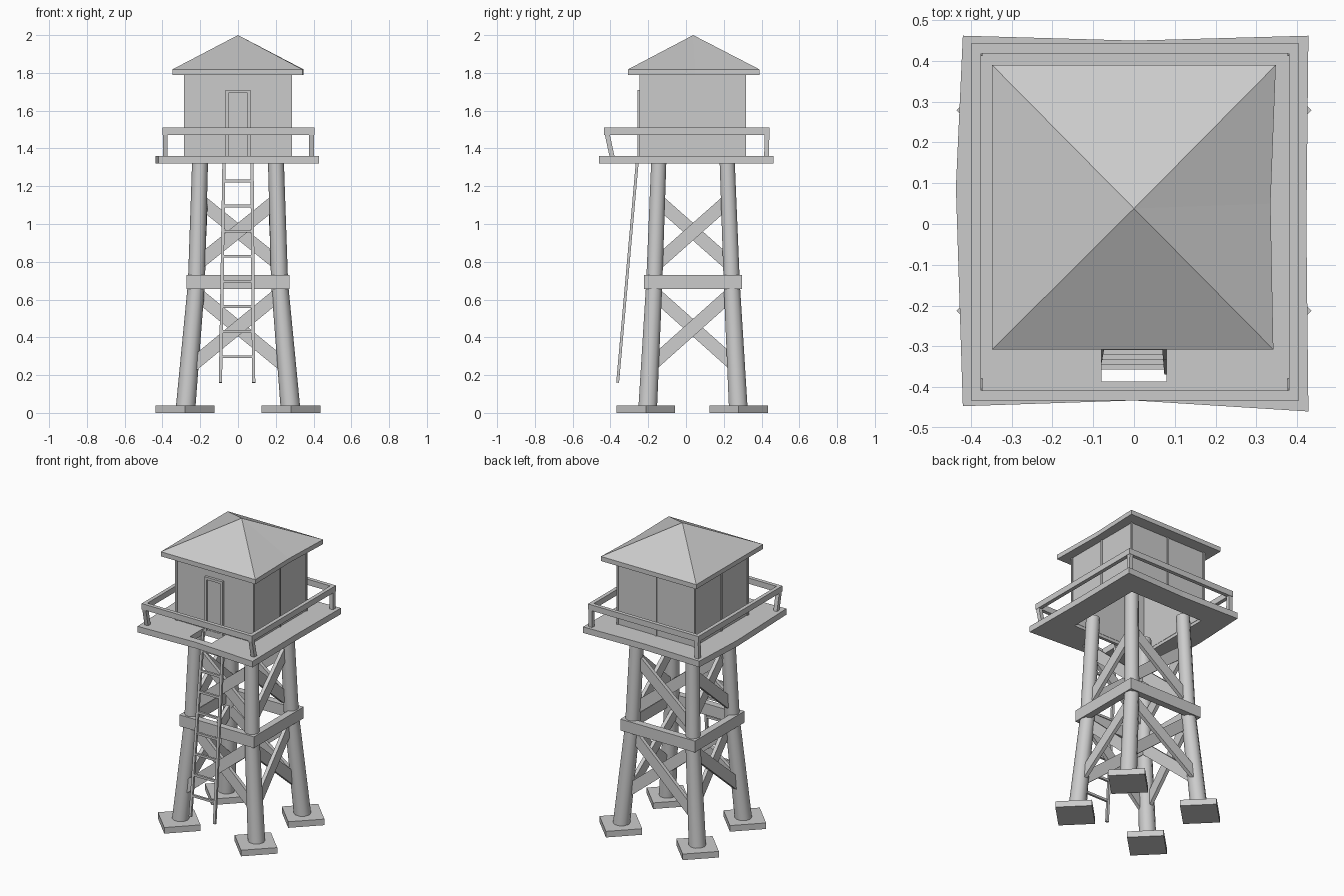
import bpy, bmesh
from math import pi
from mathutils import Vector, Matrix

if "Cube" in bpy.data.objects:
    bpy.data.objects.remove(bpy.data.objects["Cube"])

CY = 0.037  # tower centre in y


def finish(name, bm, smooth=False):
    bmesh.ops.recalc_face_normals(bm, faces=bm.faces)
    me = bpy.data.meshes.new(name)
    bm.to_mesh(me)
    bm.free()
    ob = bpy.data.objects.new(name, me)
    bpy.context.scene.collection.objects.link(ob)
    if smooth:
        bpy.ops.object.select_all(action='DESELECT')
        ob.select_set(True)
        bpy.context.view_layer.objects.active = ob
        bpy.ops.object.shade_smooth_by_angle(angle=0.9)
    return ob


def box(name, x0, x1, y0, y1, z0, z1, turn=0):
    bm = bmesh.new()
    m = Matrix.Translation(((x0 + x1) / 2, (y0 + y1) / 2, (z0 + z1) / 2))
    m = m @ Matrix.Rotation(turn, 4, 'Z') @ Matrix.Diagonal((x1 - x0, y1 - y0, z1 - z0, 1))
    bmesh.ops.create_cube(bm, size=1, matrix=m)
    return finish(name, bm)


def beam(name, a, b, out, width, depth):
    """Rectangular bar from a to b; depth is measured along 'out'."""
    a, b, out = Vector(a), Vector(b), Vector(out)
    d = (b - a).normalized()
    w = d.cross(out).normalized()
    n = w.cross(d)
    m = Matrix((d * (b - a).length, w * width, n * depth)).transposed().to_4x4()
    m.translation = (a + b) / 2
    bm = bmesh.new()
    bmesh.ops.create_cube(bm, size=1, matrix=m)
    return finish(name, bm)


def loft(name, rings, smooth=False):
    """Closed skin through rings of equal point count."""
    bm = bmesh.new()
    vs = [[bm.verts.new(p) for p in r] for r in rings]
    n = len(vs[0])
    for r, s in zip(vs, vs[1:]):
        for i in range(n):
            bm.faces.new((r[i], r[(i + 1) % n], s[(i + 1) % n], s[i]))
    bm.faces.new(vs[0][::-1])
    bm.faces.new(vs[-1])
    return finish(name, bm, smooth)


def rod(name, pts, radii, sides=10):
    unit = [Matrix.Rotation(2 * pi * i / sides, 3, 'Z') @ Vector((1, 0, 0)) for i in range(sides)]
    return loft(name, [[Vector(p) + u * r for u in unit] for p, r in zip(pts, radii)], True)


def frame(name, x0, x1, y0, y1, t, z0, z1):
    """Rectangular ring of bars of thickness t."""
    def rect(o, z):
        return [(x0 + o, y0 + o, z), (x1 - o, y0 + o, z), (x1 - o, y1 - o, z), (x0 + o, y1 - o, z)]
    bm = bmesh.new()
    vs = [[bm.verts.new(p) for p in rect(o, z)] for o, z in ((0, z0), (0, z1), (t, z1), (t, z0))]
    for k in range(4):
        r, s = vs[k], vs[(k + 1) % 4]
        for i in range(4):
            bm.faces.new((r[i], r[(i + 1) % 4], s[(i + 1) % 4], s[i]))
    return finish(name, bm)


# legs, kinked at the belt, each on a square footing turned to the diagonal
for sx in (-1, 1):
    for sy in (-1, 1):
        tag = ("left" if sx < 0 else "right") + ("_front" if sy < 0 else "_back")
        rod("leg_" + tag,
            [(sx * 0.278, CY + sy * 0.24, 0.02), (sx * 0.22, CY + sy * 0.205, 0.69),
             (sx * 0.20, CY + sy * 0.18, 1.36)], [0.052, 0.045, 0.042])
        fx, fy = sx * 0.28, CY - 0.004 + sy * 0.246
        box("footing_" + tag, fx - 0.11, fx + 0.11, fy - 0.11, fy + 0.11, 0, 0.04, pi / 4)

# belt around the legs at mid height
frame("belt", -0.272, 0.272, -0.222, 0.296, 0.045, 0.655, 0.73)

# crossed braces on the four sides
for z0, z1, r0, r1 in ((0.25, 0.62, 0.245, 0.205), (0.80, 1.11, 0.20, 0.185)):
    for s in (-1, 1):
        for k in (-1, 1):
            off = 0.012 * k
            beam("brace_x", (-k * r0, CY + s * (r0 - 0.012 + off), z0),
                 (k * r1, CY + s * (r1 - 0.012 + off), z1), (0, s, 0), 0.07, 0.024)
            beam("brace_y", (s * (r0 + off), CY - k * (r0 - 0.02), z0),
                 (s * (r1 + off), CY + k * (r1 - 0.015), z1), (s, 0, 0), 0.07, 0.024)

# platform, slightly uneven outline, open under the cabin and at the ladder hatch
outline = [(-0.42, -0.447), (0, -0.433), (0.428, -0.46), (0.423, 0), (0.428, 0.462),
           (0, 0.45), (-0.42, 0.462), (-0.437, 0.09)]
deck = loft("platform", [[(x, y, z) for x, y in outline] for z in (1.32, 1.36)])
for cutter in (box("hatch_cutter", -0.08, 0.08, -0.387, -0.25, 1.2, 1.5),
               box("cabin_cutter", -0.27, 0.27, -0.23, 0.302, 1.2, 1.5)):
    cutter.hide_render = True
    cutter.hide_viewport = True
    mod = deck.modifiers.new("opening", 'BOOLEAN')
    mod.operation = 'DIFFERENCE'
    mod.solver = 'EXACT'
    mod.object = cutter

# railing and its corner posts
frame("railing", -0.4, 0.405, -0.433, 0.443, 0.025, 1.472, 1.51)
for x in (-0.385, 0.39):
    for yb, yt in ((-0.39, -0.418), (0.427, 0.428)):
        beam("railing_post", (x, yb, 1.35), (x, yt, 1.48), (0, 1, 0), 0.026, 0.026)

# hollow cabin with battens at corners and wall centres
frame("cabin", -0.28, 0.28, -0.24, 0.312, 0.012, 1.34, 1.80)
for x in (-0.28, 0, 0.28):
    for y in (-0.24, 0.036, 0.312):
        if (x, y) not in ((0, 0.036), (0, -0.24)):
            box("batten", x - 0.006, x + 0.006, y - 0.006, y + 0.006, 1.35, 1.80)

# door and door frame
box("door", -0.055, 0.055, -0.247, -0.235, 1.355, 1.70)
for x in (-0.058, 0.058):
    box("door_jamb", x - 0.008, x + 0.008, -0.256, -0.235, 1.355, 1.71)
box("door_lintel", -0.066, 0.066, -0.257, -0.235, 1.693, 1.71)

# hipped roof with a thin eave slab
eave = [(-0.348, -0.308), (0.342, -0.308), (0.335, 0.05), (0.348, 0.39), (-0.348, 0.39), (-0.348, 0.04)]
bm = bmesh.new()
low = [bm.verts.new((x, y, 1.788)) for x, y in eave]
top = [bm.verts.new((x, y, 1.818)) for x, y in eave]
peak = bm.verts.new((0, 0.038, 2.0))
bm.faces.new(low)
for i in range(6):
    j = (i + 1) % 6
    bm.faces.new((low[i], low[j], top[j], top[i]))
    bm.faces.new((top[i], top[j], peak))
finish("roof", bm)

# ladder leaning up to the hatch
def ladder_y(z):
    return -0.362 + (z - 0.16) / 1.18 * 0.105

for s in (-1, 1):
    beam("ladder_rail", (s * 0.088 - 0.005, ladder_y(0.16), 0.16),
         (s * 0.074, ladder_y(1.345), 1.345), (0, 1, 0), 0.017, 0.015)
for i in range(8):
    z = 0.297 + i * 0.133
    beam("ladder_rung", (-0.085, ladder_y(z), z), (0.08, ladder_y(z), z), (0, 1, 0), 0.015, 0.014)
